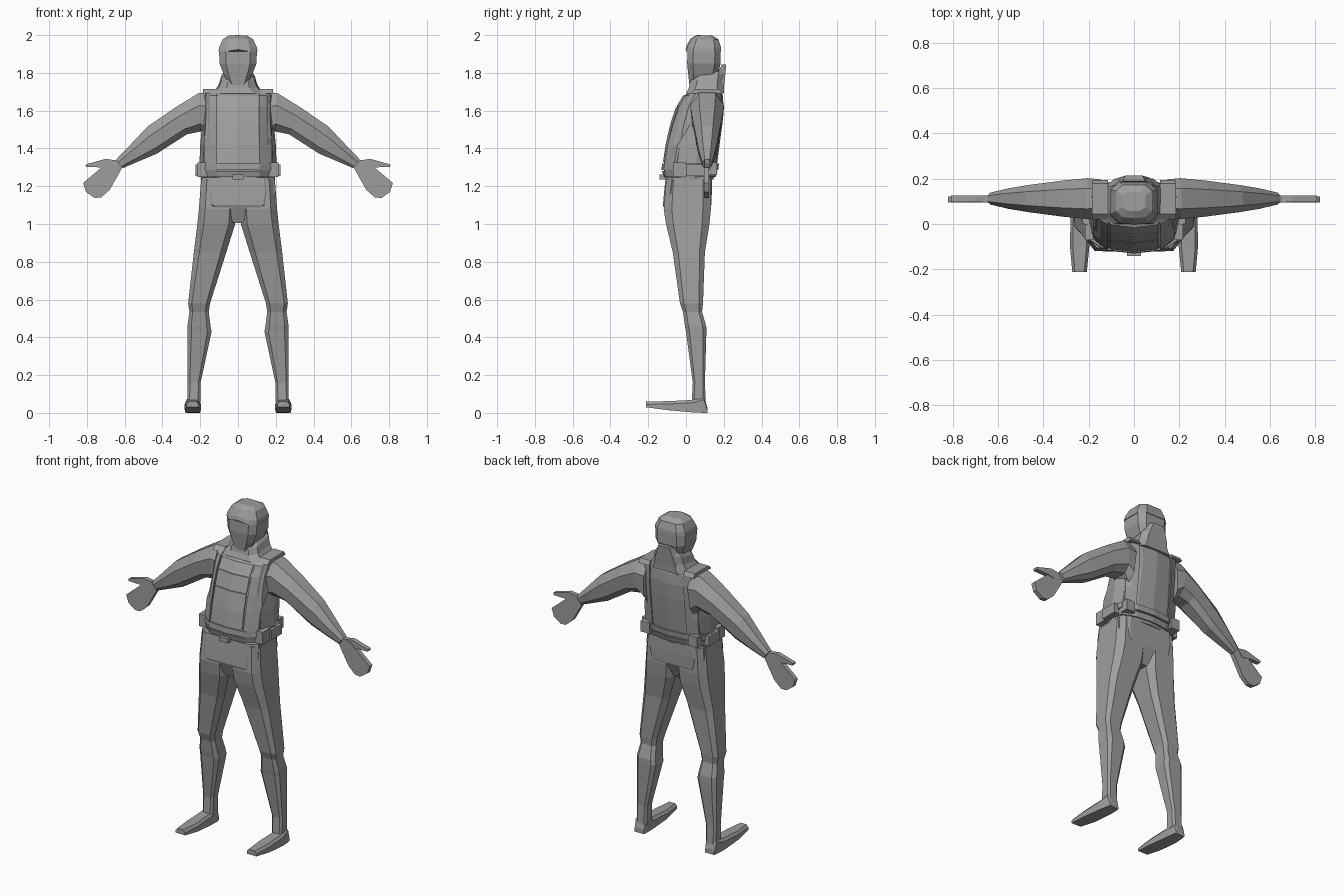
import bpy, bmesh

if "Cube" in bpy.data.objects:
    bpy.data.objects.remove(bpy.data.objects["Cube"])

grey = bpy.data.materials.new("grey")
grey.diffuse_color = (0.34, 0.34, 0.34, 1)
grey.use_nodes = True
grey.node_tree.nodes["Principled BSDF"].inputs["Base Color"].default_value = grey.diffuse_color


def loft(name, rings, mirror=False):
    """Skin a list of equal-length point rings, cap both ends."""
    bm = bmesh.new()
    for s in ((1, -1) if mirror else (1,)):
        vs = [[bm.verts.new((s * x, y, z)) for x, y, z in r] for r in rings]
        n = len(vs[0])
        for a, b in zip(vs, vs[1:]):
            for i in range(n):
                j = (i + 1) % n
                bm.faces.new((a[i], a[j], b[j], b[i]))
        bm.faces.new(vs[0])
        bm.faces.new(vs[-1])
    bmesh.ops.recalc_face_normals(bm, faces=bm.faces)
    me = bpy.data.meshes.new(name)
    bm.to_mesh(me)
    bm.free()
    me.materials.append(grey)
    ob = bpy.data.objects.new(name, me)
    bpy.context.collection.objects.link(ob)
    return ob


def octagon(x0, x1, y0, y1, z, k=0.6, tilt=0.0):
    """Chamfered rectangle; tilt raises the back edge."""
    cx, cy, rx, ry = (x0 + x1) / 2, (y0 + y1) / 2, (x1 - x0) / 2, (y1 - y0) / 2
    pts = [(-k, -1), (k, -1), (1, -k), (1, k), (k, 1), (-k, 1), (-1, k), (-1, -k)]
    return [(cx + px * rx, cy + py * ry, z + tilt * py) for px, py in pts]


def box(name, x0, x1, y0, y1, z0, z1, mirror=False):
    return loft(name, [[(x0, y0, z), (x1, y0, z), (x1, y1, z), (x0, y1, z)] for z in (z0, z1)], mirror)


# torso sections: height, half width, front y, back y
TORSO = [(1.235, .195, -.108, .145), (1.30, .205, -.12, .162), (1.42, .20, -.102, .178),
         (1.53, .19, -.077, .192), (1.62, .187, -.047, .199), (1.68, .19, -.01, .195), (1.705, .185, .04, .18)]


def section(z):
    for a, b in zip(TORSO, TORSO[1:]):
        if z <= b[0]:
            t = (z - a[0]) / (b[0] - a[0])
            return [p + (q - p) * t for p, q in zip(a, b)]
    return TORSO[-1]


def half_profile(z, grow=0.0):
    _, w, f, b = section(z)
    w, f, b = w + grow, f - grow, b + grow
    d = b - f
    return [(0, f), (.55 * w, f + .012), (.9 * w, f + .25 * d), (w, f + .6 * d),
            (.9 * w, b - .15 * d), (.5 * w, b - .01), (0, b)]


def torso_ring(z, grow=0.0):
    h = half_profile(z, grow)
    return [(x, y, z) for x, y in h] + [(-x, y, z) for x, y in h[-2:0:-1]]


def skin_y(x, z, front):
    h = half_profile(z)
    h = h[:4] if front else h[:2:-1]
    for (xa, ya), (xb, yb) in zip(h, h[1:]):
        if x <= xb:
            return ya + (yb - ya) * (x - xa) / (xb - xa)
    return h[-1][1]


def panel(name, xs, zs, front, t, mirror=False):
    """Thin plate that follows the torso surface."""
    s = -1 if front else 1
    rings = []
    for z in zs:
        y = [skin_y(abs(x), z, front) for x in xs]
        rings.append([(x, v + s * t, z) for x, v in zip(xs, y)] +
                     [(x, v - s * .01, z) for x, v in zip(xs[::-1], y[::-1])])
    return loft(name, rings, mirror)


# vest body, belt and trimmings
loft("vest_body", [torso_ring(t[0]) for t in TORSO])
loft("waist_belt", [torso_ring(1.25, .008), torso_ring(1.28, .01)])
loft("upper_belt", [torso_ring(1.287, .012), torso_ring(1.32, .01)])
box("belt_buckle", -.03, .03, -.14, -.10, 1.235, 1.262)
strap_z = [1.255] + [t[0] for t in TORSO[1:]]
panel("front_strap", [.115, .15, .18], strap_z, True, .012, True)
panel("back_strap", [.115, .15, .18], strap_z, False, .008, True)
loft("shoulder_strap", [[(x, .02, 1.69), (x, .045, 1.714), (x, .178, 1.716), (x, .193, 1.69)]
                        for x in (.115, .185)], True)
chest_x = [-.105, 0, .105]
panel("lower_chest_plate", chest_x, [1.327, 1.42, 1.527], True, .006)
panel("upper_chest_plate", chest_x, [1.533, 1.617], True, .006)
panel("collar_plate", chest_x, [1.623, 1.68], True, .005)
box("front_pouch", .15, .215, -.07, .0, 1.25, 1.325, True)
box("side_pouch", .19, .226, .0, .10, 1.255, 1.315, True)
box("back_pouch", .13, .19, .10, .165, 1.26, 1.325, True)

# neck and hood collar rising at the back
loft("neck", [octagon(-.13, .13, .0, .20, 1.69, .65), octagon(-.10, .10, .015, .203, 1.735, .6, .015),
              octagon(-.088, .088, .022, .207, 1.775, .6, .02), octagon(-.07, .07, .04, .205, 1.80, .6, .015)])
COLLAR = [(.10, .15, .198, 1.69), (.088, .15, .205, 1.76), (.05, .19, .213, 1.845)]
loft("back_collar", [[(-w, y0, z), (w, y0, z), (w * .75, y1, z), (-w * .75, y1, z)] for w, y0, y1, z in COLLAR])

# head with cap
loft("head", [octagon(-.05, .05, .018, .14, 1.745, .65, .008), octagon(-.075, .075, .012, .17, 1.79, .65),
              octagon(-.098, .098, .006, .183, 1.85, .65), octagon(-.10, .10, .008, .183, 1.912, .65)])


def cap_ring(w, y0, y1, z, arch):
    """Nine-sided ring whose front middle point is lifted into a brim arch."""
    r = octagon(-w, w, y0, y1, z, .62)
    return [r[0], (0, y0 - .004, z + arch)] + r[1:]


loft("cap", [cap_ring(.104, .002, .187, 1.912, .012), cap_ring(.10, .008, .185, 1.935, .012),
             cap_ring(.08, .03, .172, 1.978, .005), cap_ring(.05, .06, .14, 1.997, .003)])

# arms: top x z, bottom x z, half depth
ARM = [(.14, 1.70, .16, 1.45, .085), (.21, 1.692, .195, 1.49, .09), (.33, 1.618, .27, 1.475, .08),
       (.48, 1.515, .43, 1.372, .06), (.565, 1.425, .53, 1.33, .045), (.645, 1.342, .612, 1.295, .026)]
rings = []
for xt, zt, xb, zb, h in ARM:
    r = []
    for t, k in ((0, -.5), (0, .5), (.32, 1), (.8, .9), (1, .45), (1, -.45), (.8, -.9), (.32, -1)):
        r.append((xt + (xb - xt) * t, .112 + k * h, zt + (zb - zt) * t))
    rings.append(r)
loft("arm", rings, True)

# hands: mitten palm and thumb
PALM = [(.615, 1.295), (.645, 1.34), (.695, 1.325), (.74, 1.285), (.82, 1.217), (.805, 1.17),
        (.76, 1.138), (.725, 1.14), (.68, 1.18), (.64, 1.25)]
THUMB = [(.64, 1.335), (.70, 1.345), (.807, 1.315), (.805, 1.302), (.73, 1.30), (.68, 1.29)]
loft("palm", [[(x, y, z) for x, z in PALM] for y in (.095, .122)], True)
loft("thumb", [[(x, y, z) for x, z in THUMB] for y in (.097, .125)], True)

# hips narrowing in a V to the crotch
loft("hips", [octagon(-.19, .19, -.108, .137, 1.245, .72), octagon(-.193, .193, -.116, .137, 1.17, .74),
              octagon(-.18, .18, -.122, .134, 1.10, .74), octagon(-.025, .025, -.085, .09, 1.005, .7)])

# trousers and lower legs: x range, y range, height
LEG = [(.015, .195, -.105, .13, 1.235), (.01, .207, -.118, .132, 1.08), (.015, .215, -.106, .124, 1.0),
       (.062, .234, -.07, .1, .85), (.148, .264, -.032, .09, .58), (.155, .257, -.016, .085, .535),
       (.145, .268, -.006, .107, .46), (.14, .268, .0, .108, .43), (.198, .267, .036, .10, .16),
       (.20, .267, .03, .105, .05)]
loft("leg", [octagon(*r, k=.66) for r in LEG], True)

# feet: y, inner x, outer x, bottom z, top z
FOOT = [(.113, .208, .268, 0, .03), (.095, .203, .272, 0, .085), (.03, .20, .28, .003, .068),
        (-.10, .197, .282, .015, .062), (-.212, .208, .272, .03, .06)]
loft("foot", [[(a, y, z0), (b, y, z0), (b, y, z1 - .015), (b - .012, y, z1),
               (a + .012, y, z1), (a, y, z1 - .015)] for y, a, b, z0, z1 in FOOT], True)
